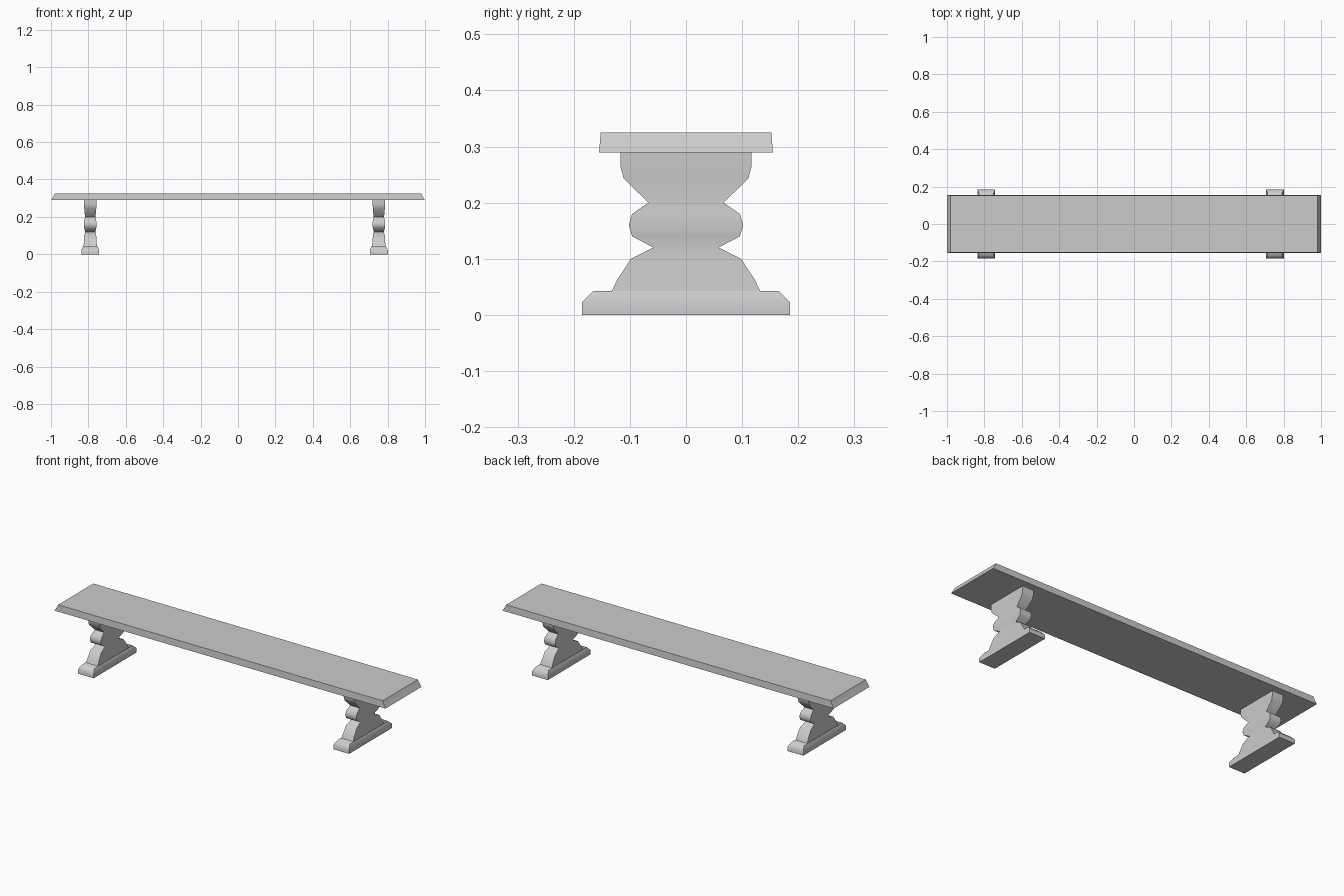
import bpy, bmesh, math

if "Cube" in bpy.data.objects:
    bpy.data.objects.remove(bpy.data.objects["Cube"])


def loft(name, rings, x=0.0, angle=50):
    """Stack rectangular rings (half_x, half_y, z) into a closed solid."""
    bm = bmesh.new()
    loops = [[bm.verts.new((sx * hx, sy * hy, z))
              for sx, sy in ((-1, -1), (1, -1), (1, 1), (-1, 1))]
             for hx, hy, z in rings]
    for a, b in zip(loops, loops[1:]):
        for i in range(4):
            j = (i + 1) % 4
            bm.faces.new((a[i], a[j], b[j], b[i]))
    bm.faces.new(loops[0][::-1])
    bm.faces.new(loops[-1])
    me = bpy.data.meshes.new(name)
    bm.to_mesh(me)
    bm.free()
    ob = bpy.data.objects.new(name, me)
    bpy.context.collection.objects.link(ob)
    ob.location.x = x
    bpy.ops.object.select_all(action='DESELECT')
    ob.select_set(True)
    bpy.context.view_layer.objects.active = ob
    bpy.ops.object.shade_smooth_by_angle(angle=math.radians(angle))
    return ob


# Seat slab, ends slanting in towards the top
loft("seat", [(1.0, 0.155, 0.289), (0.989, 0.1535, 0.307), (0.98, 0.152, 0.325)])

# Baluster outline of the slab-like leg
column = [(0.036, 0.132, 0.043), (0.034, 0.123, 0.062), (0.032, 0.098, 0.10),
          (0.027, 0.058, 0.12), (0.032, 0.096, 0.14), (0.034, 0.102, 0.16),
          (0.032, 0.096, 0.18), (0.028, 0.067, 0.20), (0.032, 0.111, 0.243),
          (0.033, 0.117, 0.265), (0.033, 0.117, 0.29)]
# Foot with a chamfered upper rim
foot = [(0.048, 0.185, 0.0), (0.048, 0.185, 0.023), (0.038, 0.165, 0.043)]

for side, x in (("left", -0.79), ("right", 0.753)):
    loft(side + "_leg", column, x)
    loft(side + "_foot", foot, x)
